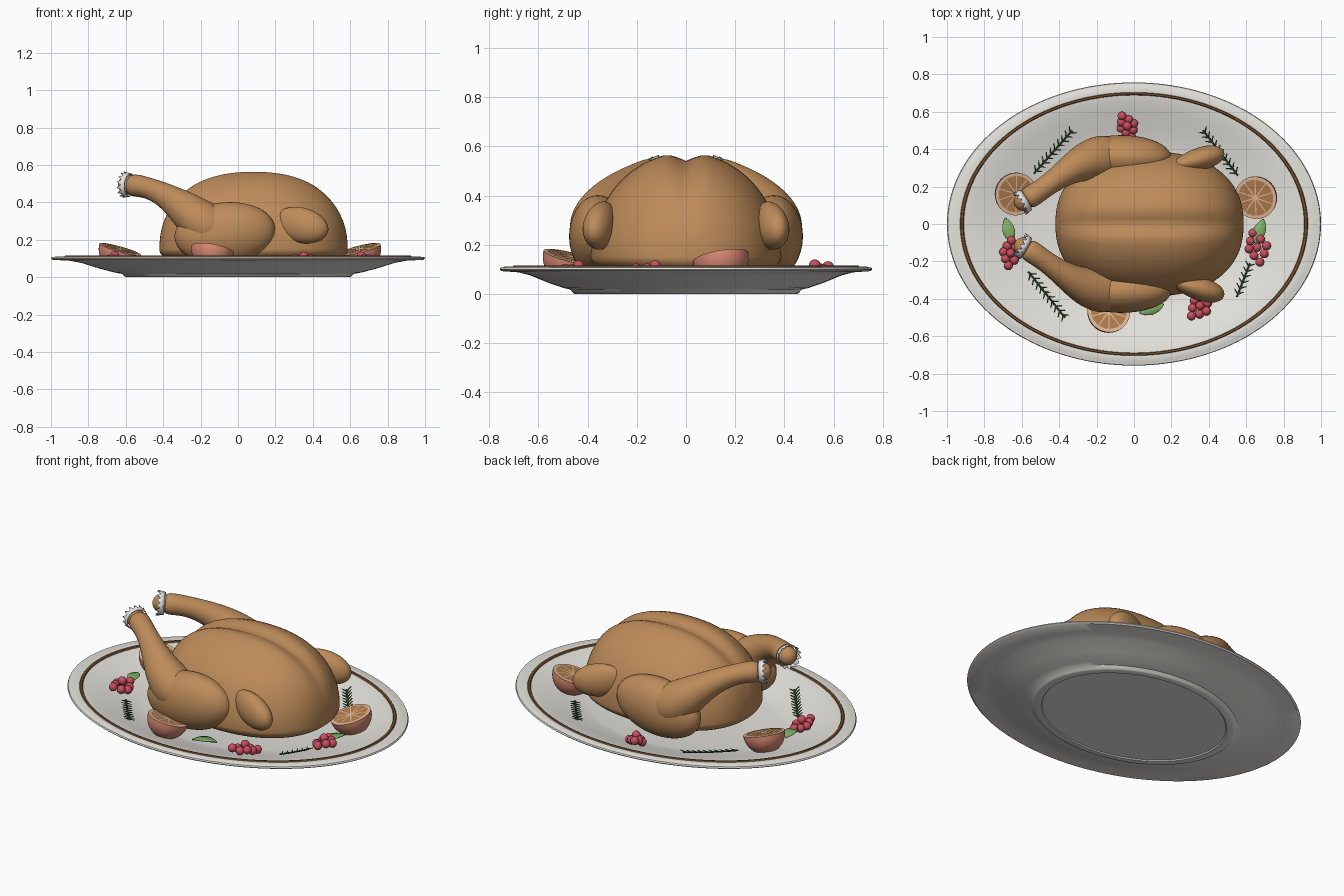
import bpy, bmesh, math, random
from math import sin, cos, pi, radians
from mathutils import Vector, Matrix

random.seed(4)
if "Cube" in bpy.data.objects:
    bpy.data.objects.remove(bpy.data.objects["Cube"])


def material(name, *rgb):
    """Flat material from display colour values (0-255)."""
    col = [((c / 255 + 0.055) / 1.055) ** 2.4 for c in rgb] + [1]
    m = bpy.data.materials.new(name)
    m.use_nodes = True
    m.diffuse_color = col
    m.node_tree.nodes["Principled BSDF"].inputs["Base Color"].default_value = col
    return m


china = material("white china", 229, 227, 221)
trim = material("brown trim", 122, 84, 48)
roast = material("roasted skin", 190, 140, 90)
paper = material("frill paper", 232, 232, 234)
berry_red = material("berry red", 200, 78, 94)
peel = material("citrus peel", 218, 138, 116)
pith = material("citrus pith", 228, 188, 154)
flesh = material("citrus flesh", 180, 126, 78)
leaf_green = material("leaf green", 130, 180, 106)
herb_green = material("herb green", 54, 92, 48)


def finish(name, bm, *mats, angle=40):
    bmesh.ops.recalc_face_normals(bm, faces=bm.faces)
    me = bpy.data.meshes.new(name)
    bm.to_mesh(me)
    bm.free()
    ob = bpy.data.objects.new(name, me)
    bpy.context.collection.objects.link(ob)
    for m in mats:
        me.materials.append(m)
    bpy.ops.object.select_all(action="DESELECT")
    ob.select_set(True)
    bpy.context.view_layer.objects.active = ob
    bpy.ops.object.shade_smooth_by_angle(angle=radians(angle))
    return ob


def skin_rings(bm, rings, cap=True):
    """Join rings of points with quads."""
    vs = [[bm.verts.new(p) for p in r] for r in rings]
    n = len(vs[0])
    for a, b in zip(vs, vs[1:]):
        for i in range(n):
            bm.faces.new((a[i], a[(i + 1) % n], b[(i + 1) % n], b[i]))
    if cap:
        bm.faces.new(vs[0])
        bm.faces.new(vs[-1])


def circle(centre, axis, r, n):
    rot = Vector(axis).to_track_quat("Z", "Y")
    return [Vector(centre) + rot @ Vector((r * cos(t), r * sin(t), 0))
            for t in (2 * pi * i / n for i in range(n))]


def tube(bm, path, radii, n=16):
    pts = [Vector(p) for p in path]
    last = len(pts) - 1
    skin_rings(bm, [circle(p, pts[min(i + 1, last)] - pts[max(i - 1, 0)], r, n)
                    for i, (p, r) in enumerate(zip(pts, radii))])


def oval(bm, centre, size, rot=Matrix(), u=40, v=24):
    mat = Matrix.Translation(centre) @ rot @ Matrix.Diagonal((*size, 1))
    bmesh.ops.create_uvsphere(bm, u_segments=u, v_segments=v, radius=1, matrix=mat)


# Oval platter and its painted trim
OVAL = 0.757


def lathe(name, profile, mat, cap, n=128):
    bm = bmesh.new()
    skin_rings(bm, [[(r * cos(2 * pi * i / n), OVAL * r * sin(2 * pi * i / n), z)
                     for i in range(n)] for r, z in profile], cap)
    return finish(name, bm, mat, angle=35)


inside = [(0.55, 0.03), (0.6, 0.038), (0.7, 0.06), (0.8, 0.085), (0.87, 0.101), (0.92, 0.108)]
under = [(0.975, 0.111), (0.982, 0.108), (0.996, 0.108), (1, 0.1), (0.99, 0.093), (0.9, 0.088),
         (0.84, 0.077), (0.74, 0.046), (0.66, 0.025), (0.62, 0.018), (0.605, 0.004), (0.595, 0),
         (0.556, 0), (0.55, 0.006)]
lathe("platter", inside + under, china, True)
lathe("platter_trim", [(0.909, 0.105), (0.914, 0.114), (0.926, 0.115), (0.931, 0.107)], trim, False)


def plate_z(x, y):
    r = math.hypot(x, y / OVAL)
    for (r0, z0), (r1, z1) in zip(inside, inside[1:]):
        if r0 <= r <= r1:
            return z0 + (z1 - z0) * (r - r0) / (r1 - r0)
    return 0.03 if r < 0.6 else 0.11


# Roast body: rounded-box ellipsoid with a breast groove
bm = bmesh.new()
oval(bm, (0, 0, 0), (1, 1, 1), Matrix.Rotation(pi / 2, 4, "Y"), u=80, v=48)
for v in bm.verts:
    x, y, z = v.co
    k = (abs(x) ** 2.3 + (y * y + z * z) ** 1.15) ** (-1 / 2.3)
    x, y, z = x * k, y * k, z * k
    v.co = (0.083 + 0.503 * x, 0.387 * y, 0.15 + (0.425 if z > 0 else 0.115) * z)
    v.co.z -= 0.034 * max(0, 1 - abs(v.co.y) / 0.075) * max(0, z)
finish("roast_body", bm, roast, angle=60)

# Legs, paper frills and wings on both sides
for side, s in (("front", -1), ("back", 1)):
    bm = bmesh.new()
    oval(bm, (-0.07, s * 0.358, 0.235), (0.27, 0.117, 0.165), Matrix.Rotation(radians(-6), 4, "Y"))
    finish(side + "_thigh", bm, roast)

    bm = bmesh.new()
    path = [(-0.585, 0.125, 0.493), (-0.54, 0.152, 0.49), (-0.48, 0.195, 0.478), (-0.4, 0.252, 0.445),
            (-0.32, 0.306, 0.393), (-0.24, 0.342, 0.328), (-0.16, 0.355, 0.263), (-0.08, 0.35, 0.24)]
    path = [Vector((x, s * y, z)) for x, y, z in path]
    tube(bm, path, (0.058, 0.061, 0.056, 0.064, 0.085, 0.113, 0.13, 0.1), 20)
    leg = finish(side + "_drumstick", bm, roast, angle=60)
    leg.modifiers.new("smooth", "SUBSURF").levels = 2

    axis = (path[0] - path[1]).normalized()
    bm = bmesh.new()
    oval(bm, path[0] + axis * 0.006, (0.052, 0.052, 0.052), u=24, v=16)
    finish(side + "_leg_knuckle", bm, roast)

    bm = bmesh.new()
    teeth = 14
    base = circle(path[0] - axis * 0.01, axis, 0.062, teeth * 2)
    rim = circle(path[0] + axis * 0.012, axis, 0.064, teeth * 2)
    tips = circle(path[0] + axis * 0.034, axis, 0.071, teeth * 2)
    skin_rings(bm, [base, [tips[i] if i % 2 else rim[i] for i in range(teeth * 2)]], cap=False)
    frill = finish(side + "_leg_frill", bm, paper, angle=20)
    frill.modifiers.new("thickness", "SOLIDIFY").thickness = 0.004

    bm = bmesh.new()
    oval(bm, (0, 0, 0), (0.152, 0.06, 0.094))
    for v in bm.verts:
        v.co.y *= 1 + 1.5 * v.co.x
    turn = Matrix.Rotation(s * radians(16), 4, "Z") @ Matrix.Rotation(radians(13), 4, "Y")
    bm.transform(Matrix.Translation((0.338, s * 0.343, 0.278)) @ turn)
    finish(side + "_wing", bm, roast)

# Citrus halves, each leaning toward a compass direction
R = 0.115
for name, x, y, toward in (("right", -0.63, 0.16, -25), ("left", 0.65, 0.14, 215),
                           ("front", -0.135, -0.467, 55)):
    bm = bmesh.new()
    oval(bm, (0, 0, 0), (R, R, R), u=40, v=20)
    bmesh.ops.delete(bm, geom=[v for v in bm.verts if v.co.z > 0.001], context="VERTS")
    bm.faces.new([bm.verts.new(p) for p in circle((0, 0, 0), (0, 0, 1), R, 40)]).material_index = 1
    wedges = 10
    for k in range(wedges):
        a, half = 2 * pi * k / wedges, pi / wedges
        pts = [(0.012, 0)] + [(0.097, half * f) for f in (-0.92, -0.45, 0, 0.45, 0.92)]
        f = bm.faces.new([bm.verts.new((r * cos(a + t), r * sin(a + t), 0.002)) for r, t in pts])
        f.material_index = 2
    way = radians(toward)
    lean = Matrix.Rotation(radians(17), 4, Vector((-sin(way), cos(way), 0)))
    bm.transform(Matrix.Translation((x, y, 0.15)) @ lean)
    ob = finish(name + "_citrus_half", bm, peel, pith, flesh, angle=30)
    up = lean @ Vector((0, 0, 1))
    for p in ob.data.polygons:
        if p.material_index and p.normal.dot(up) < 0:
            p.flip()

# Berry clusters
bunch = [(-0.075, 0), (-0.035, -0.03), (-0.035, 0.025), (0.005, -0.05), (0.005, 0),
         (0.005, 0.045), (0.045, -0.025), (0.045, 0.03), (0.085, 0.01)]
for name, x, y, turn, size in (("back", -0.035, 0.52, 110, 0.75), ("right", -0.66, -0.16, 80, 0.85),
                               ("left", 0.66, -0.13, 100, 1), ("front", 0.35, -0.44, 50, 0.9)):
    bm = bmesh.new()
    ca, sa = cos(radians(turn)) * size, sin(radians(turn)) * size
    for i, (u, v) in enumerate(bunch):
        px, py = x + u * ca - v * sa, y + u * sa + v * ca
        lift = 0.058 if i == 4 else random.uniform(0.022, 0.036)
        oval(bm, (px, py, plate_z(px, py) + lift), (0.024,) * 3, u=16, v=10)
    finish(name + "_berries", bm, berry_red)

# Leaves: pointed, slightly folded plates
for name, x, y, turn in (("right", -0.67, -0.035, 105), ("left", 0.67, -0.04, 72),
                         ("front", 0.095, -0.452, 20)):
    bm = bmesh.new()
    n = 10
    rows = []
    for i in range(n + 1):
        t = i / n
        w = 0.032 * sin(pi * t) ** 0.8 + 0.001
        rows.append([bm.verts.new((0.14 * (t - 0.5), w * k, 0.006 * abs(k) + 0.01 * sin(pi * t)))
                     for k in (-1, 0, 1)])
    for a, b in zip(rows, rows[1:]):
        for k in (0, 1):
            bm.faces.new((a[k], b[k], b[k + 1], a[k + 1]))
    bm.transform(Matrix.Translation((x, y, plate_z(x, y) + 0.025))
                 @ Matrix.Rotation(radians(turn), 4, "Z"))
    leaf = finish(name + "_leaf", bm, leaf_green)
    leaf.modifiers.new("thickness", "SOLIDIFY").thickness = 0.004

# Herb sprigs: a stalk with paired needles
for name, a, b in (("back_right", (-0.33, 0.5), (-0.535, 0.27)), ("back_left", (0.37, 0.5), (0.555, 0.26)),
                   ("front_right", (-0.37, -0.5), (-0.565, -0.255)), ("front_left", (0.62, -0.21), (0.55, -0.39))):
    bm = bmesh.new()
    a, b = Vector(a), Vector(b)
    spot = lambda p, h=0.014: (p.x, p.y, plate_z(p.x, p.y) + h)
    tube(bm, [spot(a.lerp(b, i / 6)) for i in range(7)], [0.0045] * 7, 6)
    d = (a - b).normalized()
    count = round((a - b).length / 0.03)
    for i in range(count):
        p = b.lerp(a, (i + 0.5) / count)
        for s in (-1, 1):
            tip = p + (d * 0.8 + Vector((-d.y, d.x)) * s).normalized() * 0.034
            tube(bm, [spot(p), spot(tip, 0.022)], [0.0045, 0.002], 5)
    finish(name + "_herb_sprig", bm, herb_green)
